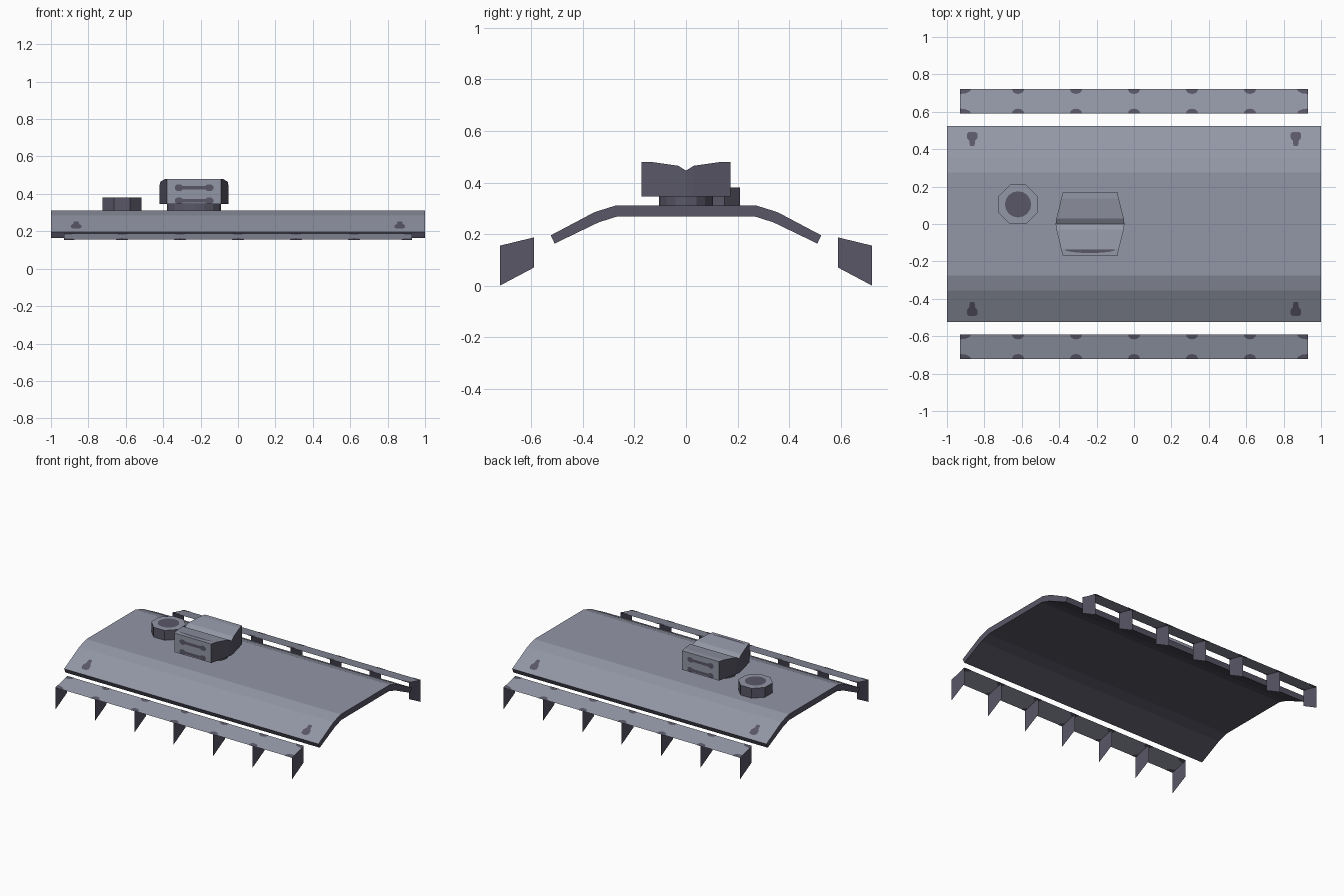
import bpy
import bmesh
from math import cos, sin, pi, tau

cube = bpy.data.objects.get("Cube")
if cube:
    bpy.data.objects.remove(cube, do_unlink=True)


def material(name, rgb):
    m = bpy.data.materials.new(name)
    m.use_nodes = True
    m.diffuse_color = (*rgb, 1)
    m.node_tree.nodes["Principled BSDF"].inputs["Base Color"].default_value = (*rgb, 1)
    return m


LIGHT = material("light_steel", (0.29, 0.31, 0.38))
DARK = material("dark_steel", (0.1, 0.095, 0.135))


def build(name, faces, rule=None, mats=(LIGHT, DARK), close=True):
    """Make an object from polygons; rule(normal) is True where a face is light."""
    bm = bmesh.new()
    for pts in faces:
        bm.faces.new([bm.verts.new(p) for p in pts])
    bmesh.ops.remove_doubles(bm, verts=bm.verts, dist=1e-5)
    if close:
        bmesh.ops.recalc_face_normals(bm, faces=bm.faces)
    bm.normal_update()
    if rule:
        for f in bm.faces:
            f.material_index = 0 if rule(f.normal) else 1
    mesh = bpy.data.meshes.new(name)
    bm.to_mesh(mesh)
    bm.free()
    for m in mats:
        mesh.materials.append(m)
    ob = bpy.data.objects.new(name, mesh)
    bpy.context.collection.objects.link(ob)
    return ob


def loft(a, b):
    """Closed solid between two matching outlines."""
    n = len(a)
    sides = [[a[i], a[(i + 1) % n], b[(i + 1) % n], b[i]] for i in range(n)]
    return [a[::-1], b] + sides


def ring(cx, cy, rx, ry, n, z, turn=0.0):
    return [(cx + rx * cos(tau * i / n + turn), cy + ry * sin(tau * i / n + turn), z)
            for i in range(n)]


def decal(name, faces):
    build(name, faces, mats=(DARK,), close=False)


def faces_up(n):
    return n.z > 0.5


# Bent roof plate
top = [(0.525, 0.195), (0.355, 0.285), (0.275, 0.31)]
under = [(0.268, 0.268), (0.34, 0.245), (0.51, 0.163)]
half = top + under
profile = top + [(-y, z) for y, z in reversed(top)] \
    + [(-y, z) for y, z in reversed(under)] + under
build("roof_plate", loft([(-1, y, z) for y, z in profile],
                         [(1, y, z) for y, z in profile]), faces_up)

# Keyhole marks near the roof corners
keyhole = [(-0.012, 0.418), (0.012, 0.418), (0.016, 0.445), (0.028, 0.46),
           (0.028, 0.482), (0.016, 0.493), (-0.016, 0.493), (-0.028, 0.482),
           (-0.028, 0.46), (-0.016, 0.445)]
slope = (0.285 - 0.195) / (0.525 - 0.355)
marks = []
for sx in (-1, 1):
    for sy in (-1, 1):
        pts = [(sx * 0.865 + x, sy * y, 0.287 - slope * (y - 0.355)) for x, y in keyhole]
        marks.append(pts if sy > 0 else pts[::-1])
decal("roof_keyholes", marks)

# Side skirts: thin sloping strip, upright brackets and half-round marks
IN, OUT, END = 0.59, 0.722, 0.93
Z_IN, Z_OUT = 0.187, 0.155
stations = [END * i / 3 for i in range(-3, 4)]


def strip_z(y):
    return Z_IN + (Z_OUT - Z_IN) * (y - IN) / (OUT - IN)


for side, s in (("front", -1), ("back", 1)):
    strip = [(-END, s * IN, Z_IN), (END, s * IN, Z_IN),
             (END, s * OUT, Z_OUT), (-END, s * OUT, Z_OUT)]
    build(side + "_skirt_strip", [strip if s > 0 else strip[::-1]],
          mats=(LIGHT,), close=False)
    build(side + "_skirt_brackets",
          [[(x, s * IN, Z_IN), (x, s * OUT, Z_OUT), (x, s * OUT, 0), (x, s * IN, 0.07)]
           for x in stations], mats=(DARK,), close=False)
    dots = []
    for x in stations:
        wide = 0.06 if abs(x) > 0.9 else 0.033
        for edge, inward in ((IN, 1), (OUT, -1)):
            arc = [(max(-END, min(END, x + wide * cos(pi * i / 6))),
                    edge + inward * 0.027 * sin(pi * i / 6)) for i in range(7)]
            if abs(x) > 0.9:
                arc = [p for i, p in enumerate(arc) if p not in arc[:i]]
            if s * inward < 0:
                arc.reverse()
            for lift in (0.0015, -0.0015):
                dots.append([(px, s * py, strip_z(py) + lift)
                             for px, py in (arc if lift > 0 else arc[::-1])])
    decal(side + "_skirt_marks", dots)

# Octagonal hatch with a dark centre
HX, HY = -0.62, 0.105
R = 0.105 / cos(pi / 8)
build("hatch_ring", loft(ring(HX, HY, R, R, 8, 0.3, pi / 8),
                         ring(HX, HY, R, R, 8, 0.38, pi / 8)), faces_up)
decal("hatch_centre", [ring(HX, HY, 0.07, 0.07, 16, 0.3815)])

# Sight block: round foot and a head with a notched top and swelling sides
SX, FRONT = -0.235, 0.172
build("sight_foot", loft(ring(SX, 0, 0.145, 0.105, 16, 0.3),
                         ring(SX, 0, 0.145, 0.105, 16, 0.35)),
      mats=(DARK,))
rows = [(FRONT, 0.145, 0.48), (0.135, 0.154, 0.48), (0.03, 0.18, 0.465)]
rows = [(-y, w, z) for y, w, z in rows] + [(0, 0.184, 0.446)] + rows[::-1]
sections = [[(SX - w, y, 0.345), (SX + w, y, 0.345), (SX + w, y, z), (SX - w, y, z)]
            for y, w, z in rows]
shell = [sections[0], sections[-1]]
for a, b in zip(sections, sections[1:]):
    shell += loft(a, b)[2:]
build("sight_head", shell, lambda n: n.z > 0.3 or abs(n.y) > 0.9)

# Dumbbell slots on both sight windows
bar = [(0.06, 0.01), (0.072, 0.018), (0.09, 0.018), (0.103, 0.008)]
right = bar + [(x, -z) for x, z in reversed(bar)]
outline = right + [(-x, -z) for x, z in right]
slots = []
for s in (-1, 1):
    for zc in (0.433, 0.363):
        pts = [(SX + x, s * (FRONT + 0.0015), max(zc + z, 0.347)) for x, z in outline]
        slots.append(pts if s < 0 else pts[::-1])
decal("sight_slots", slots)

# Thin crescent on the top lip of the sight
decal("sight_lip_mark", [[(SX + 0.135 * cos(pi + pi * i / 8),
                           -0.137 + 0.018 * sin(pi + pi * i / 8), 0.4815)
                          for i in range(9)]])
